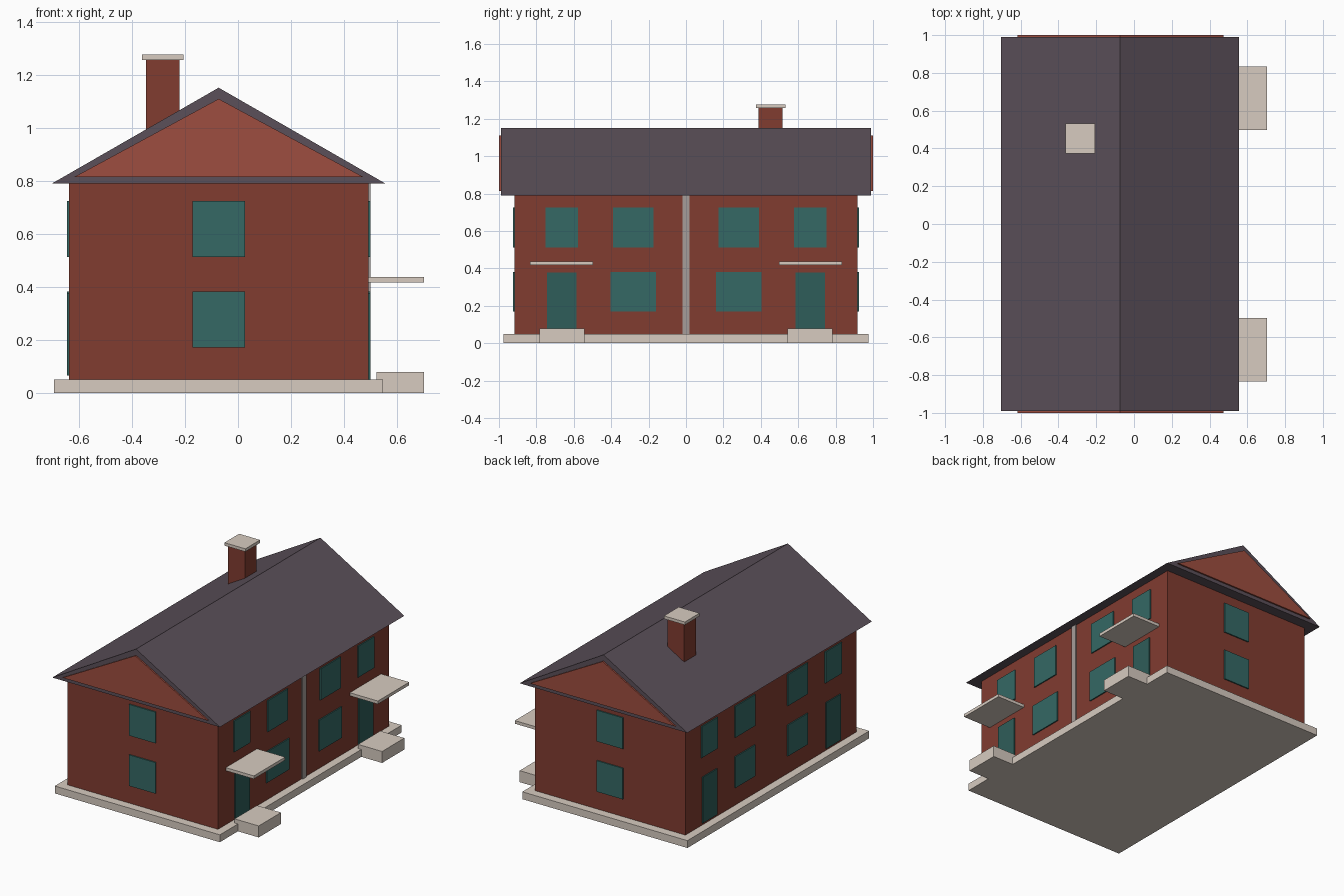
import bpy, bmesh

if "Cube" in bpy.data.objects:
    bpy.data.objects.remove(bpy.data.objects["Cube"])


def material(name, rgb):
    m = bpy.data.materials.new(name)
    m.diffuse_color = (*rgb, 1)
    m.use_nodes = True
    m.node_tree.nodes["Principled BSDF"].inputs["Base Color"].default_value = m.diffuse_color
    return m


BRICK = material("brick", (0.22, 0.045, 0.03))
GABLE = material("gable_red", (0.34, 0.075, 0.05))
SLATE = material("slate", (0.105, 0.08, 0.1))
STONE = material("stone", (0.68, 0.6, 0.53))
PIPE = material("pipe_grey", (0.38, 0.34, 0.32))
GLASS = material("glass", (0.035, 0.14, 0.13))
DOOR = material("door_green", (0.028, 0.11, 0.1))


def finish(name, bm, mat):
    bmesh.ops.recalc_face_normals(bm, faces=bm.faces)
    me = bpy.data.meshes.new(name)
    bm.to_mesh(me)
    bm.free()
    me.materials.append(mat)
    ob = bpy.data.objects.new(name, me)
    bpy.context.collection.objects.link(ob)
    return ob


def prism(name, profile, y0, y1, mat):
    """Extrude an xz profile along y."""
    bm = bmesh.new()
    face = bm.faces.new([bm.verts.new((x, y0, z)) for x, z in profile])
    ext = bmesh.ops.extrude_face_region(bm, geom=[face])
    verts = [v for v in ext["geom"] if isinstance(v, bmesh.types.BMVert)]
    bmesh.ops.translate(bm, vec=(0, y1 - y0, 0), verts=verts)
    return finish(name, bm, mat)


def box(name, x, y, z, mat):
    x, y = sorted(x), sorted(y)
    return prism(name, [(x[0], z[0]), (x[1], z[0]), (x[1], z[1]), (x[0], z[1])],
                 y[0], y[1], mat)


X0, X1, Y = -0.638, 0.492, 0.917      # wall faces
T = 0.008                             # panel relief
MID = (X0 + X1) / 2
UP, LOW = (0.513, 0.725), (0.171, 0.382)

# Main body
box("plinth", (-0.694, 0.547), (-0.976, 0.976), (0, 0.05), STONE)
box("walls", (X0, X1), (-Y, Y), (0.05, 0.79), BRICK)
prism("roof", [(-0.703, 0.79), (0.557, 0.79), (MID, 1.152)], -0.99, 0.99, SLATE)

# Chimney
box("chimney", (-0.347, -0.22), (0.387, 0.515), (0.95, 1.257), BRICK)
box("chimney_cap", (-0.363, -0.206), (0.373, 0.531), (1.257, 1.277), STONE)

# Downpipe in the middle of the entrance side
box("downpipe", (X1, X1 + T), (-0.02, 0.02), (0.05, 0.79), PIPE)

for s, end in ((-1, "front"), (1, "back")):
    # Gable panel and end windows
    prism(f"gable_panel_{end}", [(-0.618, 0.815), (0.473, 0.815), (MID, 1.11)],
          s * 0.98, s * 1.0, GABLE)
    for level, z in (("upper", UP), ("lower", LOW)):
        box(f"end_window_{level}_{end}", (-0.172, 0.026), (s * Y, s * (Y + T)), z, GLASS)

    # Windows and doors along both long sides
    for side, x, low_y, door_z in (
            ("right", (X1, X1 + T), (0.16, 0.403), (0.05, 0.377)),
            ("left", (X0 - T, X0), (0.175, 0.39), (0.065, 0.377))):
        for part, y, z, mat in (
                ("small_window", (0.578, 0.752), UP, GLASS),
                ("large_window", (0.175, 0.39), UP, GLASS),
                ("ground_window", low_y, LOW, GLASS),
                ("door", (0.586, 0.742), door_z, DOOR)):
            box(f"{part}_{side}_{end}", x, (s * y[0], s * y[1]), z, mat)

    # Entrance canopy and step
    box(f"canopy_{end}", (X1, 0.703), (s * 0.498, s * 0.834), (0.417, 0.438), STONE)
    box(f"step_{end}", (0.522, 0.703), (s * 0.543, s * 0.782), (0, 0.078), STONE)
